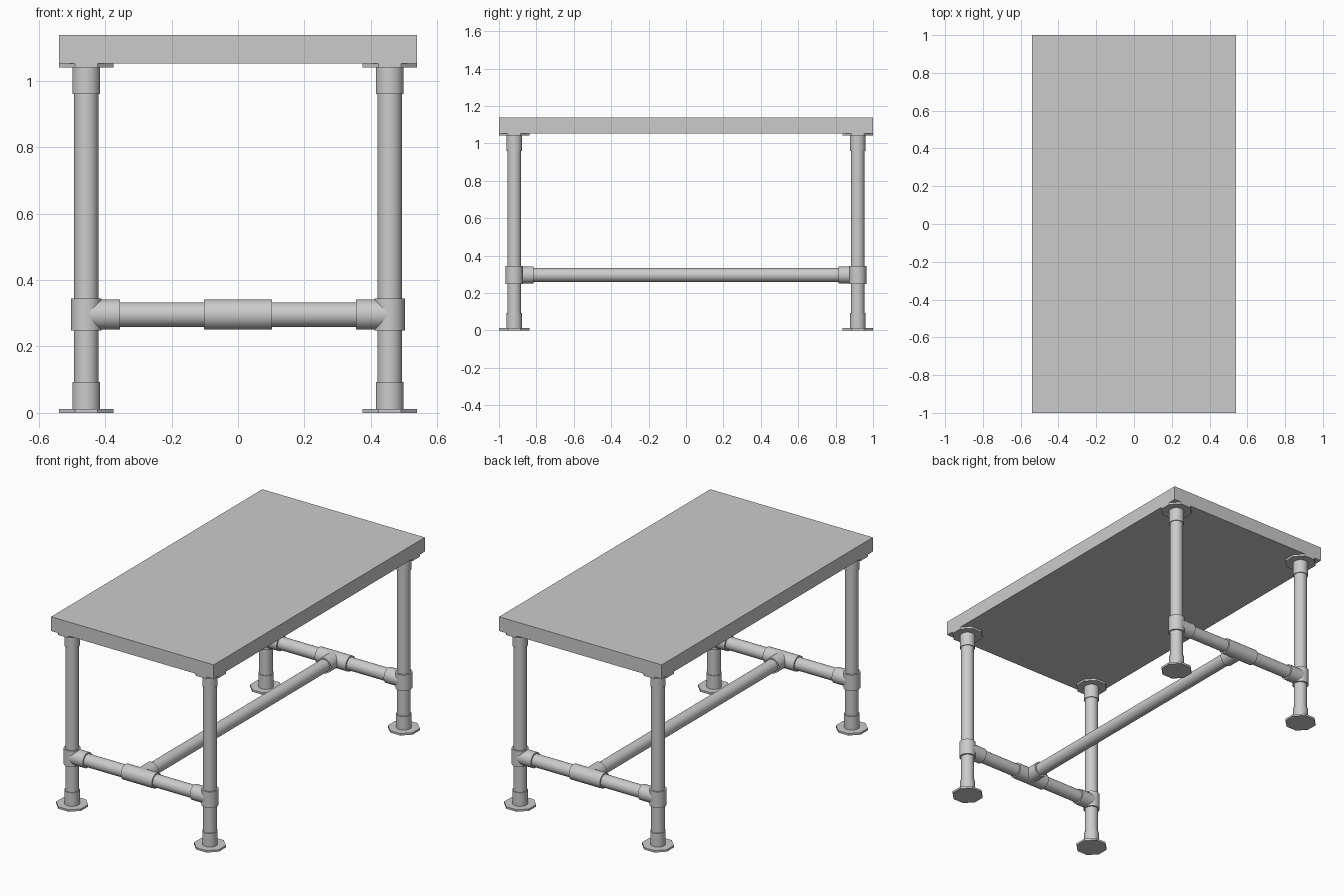
import bpy
import bmesh
from math import pi
from mathutils import Matrix, Vector

if "Cube" in bpy.data.objects:
    bpy.data.objects.remove(bpy.data.objects["Cube"])

LEG_X, LEG_Y = 0.457, 0.918
RAIL_Z = 0.296
PIPE_R, COLLAR_R, TEE_R = 0.037, 0.042, 0.0455
TOP_Z0, TOP_Z1 = 1.053, 1.138


def make(name, solids, smooth=True):
    """Build one object from prisms given as (start, end, radius, sides, spin)."""
    bm = bmesh.new()
    for a, b, r, sides, spin in solids:
        a, b = Vector(a), Vector(b)
        d = b - a
        m = (Matrix.Translation((a + b) / 2)
             @ d.to_track_quat('Z', 'Y').to_matrix().to_4x4()
             @ Matrix.Rotation(spin, 4, 'Z'))
        bmesh.ops.create_cone(bm, cap_ends=True, segments=sides, radius1=r,
                              radius2=r, depth=d.length, matrix=m)
    mesh = bpy.data.meshes.new(name)
    bm.to_mesh(mesh)
    bm.free()
    ob = bpy.data.objects.new(name, mesh)
    bpy.context.collection.objects.link(ob)
    if smooth:
        bpy.ops.object.select_all(action='DESELECT')
        ob.select_set(True)
        bpy.context.view_layer.objects.active = ob
        bpy.ops.object.shade_smooth_by_angle(angle=pi / 6)
    return ob


def tube(a, b, r):
    return (a, b, r, 32, 0)


# Tabletop slab
bpy.ops.mesh.primitive_cube_add(size=1, location=(0, 0, (TOP_Z0 + TOP_Z1) / 2))
top = bpy.context.object
top.name = "tabletop"
top.data.transform(Matrix.Diagonal((1.078, 2.0, TOP_Z1 - TOP_Z0, 1)))

FLANGE_R = 0.082 / 0.92388  # octagon with its flats flush with the slab edges

for sy, end in ((-1, "front"), (1, "back")):
    y = sy * LEG_Y
    for sx, side in ((-1, "left"), (1, "right")):
        x = sx * LEG_X
        tag = f"{end}_{side}"
        # Leg pipe
        make(f"{tag}_leg", [tube((x, y, 0.01), (x, y, TOP_Z0 - 0.01), PIPE_R)])
        # Octagonal flanges with collars, at the floor and under the slab
        for label, z0, s in (("foot", 0, 1), ("top", TOP_Z0, -1)):
            make(f"{tag}_{label}_flange",
                 [((x, y, z0), (x, y, z0 + s * 0.012), FLANGE_R, 8, pi / 8)],
                 smooth=False)
            make(f"{tag}_{label}_collar",
                 [tube((x, y, z0 + s * 0.012), (x, y, z0 + s * 0.093), COLLAR_R)])
        # Tee fitting joining leg and cross rail
        make(f"{tag}_tee", [
            tube((x, y, RAIL_Z - 0.048), (x, y, RAIL_Z + 0.048), TEE_R + 0.0005),
            tube((x, y, RAIL_Z), (x - sx * 0.102, y, RAIL_Z), TEE_R)])
    # Cross rail between the two legs of this end
    make(f"{end}_cross_rail",
         [tube((-LEG_X, y, RAIL_Z), (LEG_X, y, RAIL_Z), PIPE_R)])
    # Centre tee pointing inward to the long stretcher
    make(f"{end}_centre_tee", [
        tube((-0.103, y, RAIL_Z), (0.103, y, RAIL_Z), TEE_R),
        tube((0, y, RAIL_Z), (0, y - sy * 0.103, RAIL_Z), TEE_R)])

# Long stretcher
make("long_stretcher",
     [tube((0, -LEG_Y, RAIL_Z), (0, LEG_Y, RAIL_Z), PIPE_R)])
